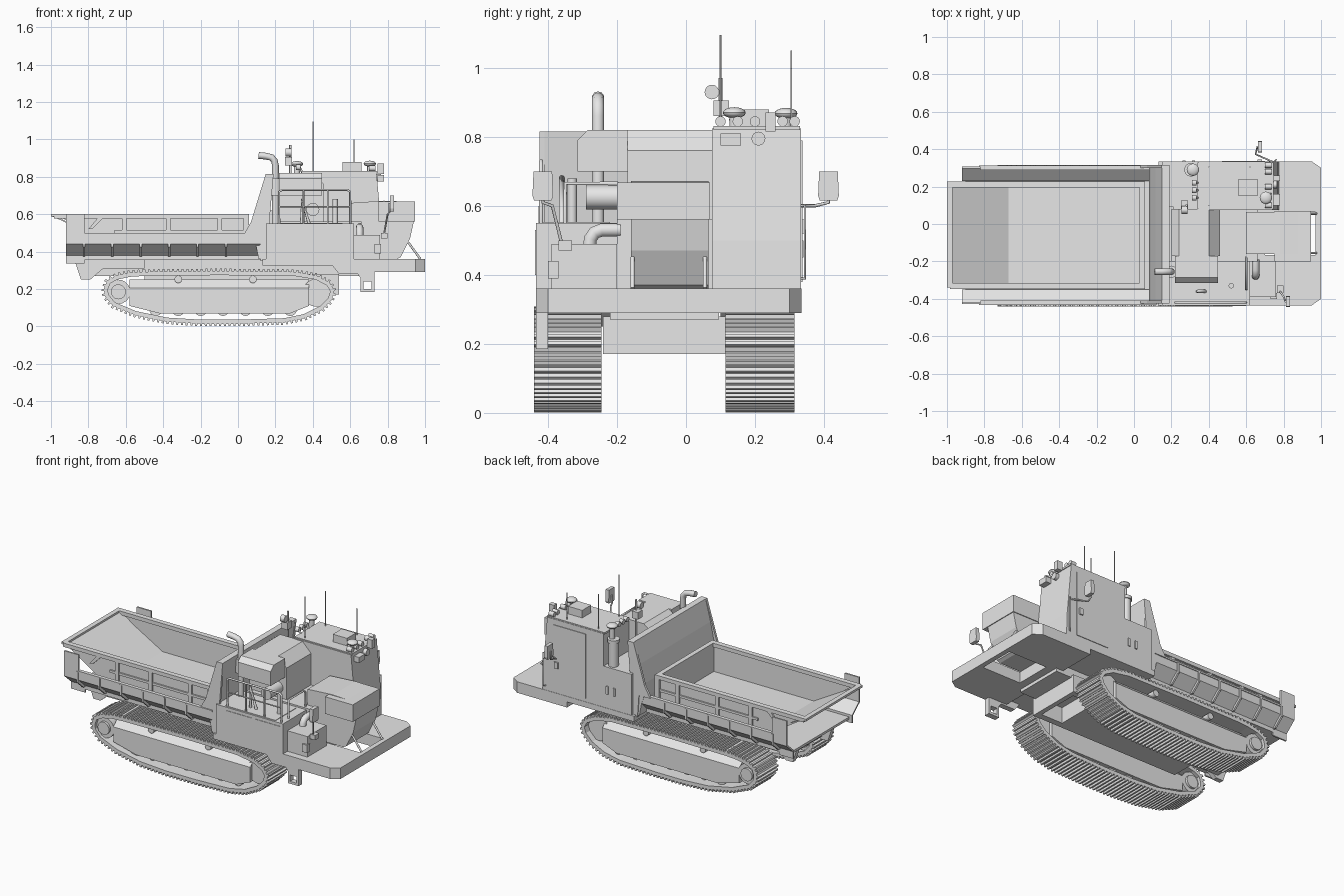
import bpy, bmesh, math
from mathutils import Vector

cube = bpy.data.objects.get("Cube")
if cube:
    bpy.data.objects.remove(cube, do_unlink=True)

grey = bpy.data.materials.new("plain grey")
grey.use_nodes = True
grey.diffuse_color = (0.8, 0.8, 0.8, 1)
grey.node_tree.nodes["Principled BSDF"].inputs["Base Color"].default_value = (0.8, 0.8, 0.8, 1)
CY = -0.06          # centre line of tracks and bed
rounds = []


def finish(name, bm, smooth=False):
    bmesh.ops.recalc_face_normals(bm, faces=bm.faces[:])
    me = bpy.data.meshes.new(name)
    bm.to_mesh(me)
    bm.free()
    me.materials.append(grey)
    ob = bpy.data.objects.new(name, me)
    bpy.context.collection.objects.link(ob)
    if smooth:
        rounds.append(ob)


def add_prism(bm, pts, a, b, axis="y"):
    """Extrude a polygon; pts are (x,z) for y, (x,y) for z, (y,z) for x."""
    put = {"y": lambda p, t: (p[0], t, p[1]), "z": lambda p, t: (p[0], p[1], t),
           "x": lambda p, t: (t, p[0], p[1])}[axis]
    lo = [bm.verts.new(put(p, a)) for p in pts]
    hi = [bm.verts.new(put(p, b)) for p in pts]
    n = len(pts)
    bm.faces.new(lo)
    bm.faces.new(hi[::-1])
    for i in range(n):
        bm.faces.new((lo[i], lo[(i + 1) % n], hi[(i + 1) % n], hi[i]))


def prism(name, pts, a, b, axis="y"):
    bm = bmesh.new()
    add_prism(bm, pts, a, b, axis)
    finish(name, bm)


def boxes(name, *dims):
    bm = bmesh.new()
    for x0, x1, y0, y1, z0, z1 in dims:
        add_prism(bm, [(x0, z0), (x1, z0), (x1, z1), (x0, z1)], y0, y1)
    finish(name, bm)


def rod(name, p, q, r):
    p, q = Vector(p), Vector(q)
    bm = bmesh.new()
    bmesh.ops.create_cone(bm, cap_ends=True, segments=20, radius1=r, radius2=r, depth=(q - p).length)
    rot = (q - p).to_track_quat("Z", "Y").to_matrix()
    for v in bm.verts:
        v.co = rot @ v.co + (p + q) / 2
    finish(name, bm, True)


def tube(name, pts, r):
    cu = bpy.data.curves.new(name, "CURVE")
    cu.dimensions = "3D"
    cu.bevel_depth, cu.bevel_resolution, cu.use_fill_caps = r, 3, True
    sp = cu.splines.new("POLY")
    sp.points.add(len(pts) - 1)
    for s, p in zip(sp.points, pts):
        s.co = (*p, 1)
    cu.materials.append(grey)
    bpy.context.collection.objects.link(bpy.data.objects.new(name, cu))


def dome(name, c, r, h):
    bm = bmesh.new()
    bmesh.ops.create_uvsphere(bm, u_segments=20, v_segments=10, radius=1)
    for v in bm.verts:
        v.co = (c[0] + v.co.x * r, c[1] + v.co.y * r, c[2] + v.co.z * h)
    finish(name, bm, True)


# Crawler tracks: belt loop with evenly spaced cleats, frame, wheels
loop = [(-.5, .292), (-.1, .296), (.3, .292), (.42, .272), (.49, .235), (.515, .19), (.5, .14),
        (.45, .09), (.36, .045), (.25, .022), (0, .014), (-.2, .014), (-.38, .025), (-.55, .06),
        (-.67, .11), (-.712, .16), (-.717, .2), (-.70, .245), (-.65, .272), (-.58, .287)]
P = [Vector(p) for p in loop]
N = len(P)


def track(side, y0, y1):
    bm = bmesh.new()
    inner = []
    for i in range(N):
        t = (P[(i + 1) % N] - P[i - 1]).normalized()
        inner.append(P[i] - Vector((-t.y, t.x)) * 0.022)
    rings = [[bm.verts.new((p.x, y, p.y)) for p in ps]
             for ps, y in ((P, y0), (P, y1), (inner, y1), (inner, y0))]
    for k in range(4):
        a, b = rings[k], rings[(k + 1) % 4]
        for i in range(N):
            j = (i + 1) % N
            bm.faces.new((a[i], a[j], b[j], b[i]))
    finish(side + "_track_belt", bm)
    bm = bmesh.new()
    step, left = 0.0255, 0
    for i in range(N):
        a, b = P[i], P[(i + 1) % N]
        t, length = (b - a).normalized(), (b - a).length
        n = Vector((-t.y, t.x))
        while left < length:
            c = a + t * left
            add_prism(bm, [c - t * .007 - n * .004, c + t * .007 - n * .004,
                           c + t * .005 + n * .013, c - t * .005 + n * .013], y0, y1)
            left += step
        left -= length
    finish(side + "_track_cleats", bm)
    prism(side + "_track_frame", [(-.58, .11), (-.42, .07), (.28, .07), (.38, .11), (.38, .205), (-.58, .205)],
          y0 + .02, y1 - .02)
    prism(side + "_track_frame_top", [(y0 + .02, .205), (y1 - .02, .205), (y1 - .065, .25), (y0 + .065, .25)],
          -.58, .38, "x")
    rod(side + "_drive_sprocket", (-.64, y0 + .02, .185), (-.64, y1 - .02, .185), .065)
    rod(side + "_sprocket_hub", (-.64, y0 + .005, .185), (-.64, y1 - .005, .185), .04)
    rod(side + "_front_idler", (.42, y0 + .04, .18), (.42, y1 - .04, .18), .075)
    for i in range(7):
        x = -.44 + i * .12
        rod(f"{side}_road_wheel_{i}", (x, y0 + .035, .09), (x, y1 - .035, .09), .034)
    for x in (-.32, .08):
        rod(side + "_return_roller", (x, y0 + .025, .252), (x, y1 - .025, .252), .02)


track("right", -.44, -.245)
track("left", .115, .315)

# Chassis between the tracks, with an open frame at the front
boxes("chassis_beam", (-.5, .36, -.24, .115, .17, .28), (-.8, .65, -.22, .095, .27, .36))
boxes("chassis_front_frame", (.36, .54, -.24, -.2, .17, .28), (.36, .54, .075, .115, .17, .28),
      (.51, .54, -.2, .075, .17, .28))
for y in (-.25, .1):
    prism("rear_chassis_rail", [(-.87, .34), (-.84, .25), (-.79, .25), (-.72, .31), (-.5, .31), (-.5, .36), (-.87, .36)], y, y + .03)

# Outer skirt of the bed: thin folded sheet with gussets
for s, side in ((-1, "right"), (1, "left")):
    Y = lambda r: CY + s * r
    for part, x0, x1, low, top in (("skirt", -.82, .12, .36, .5), ("tail_plate", -.92, -.82, .335, .6)):
        prism(f"{side}_{part}", [(Y(.368), top), (Y(.368), .44), (Y(.30), .38), (Y(.30), low), (Y(.29), low),
                                 (Y(.29), .385), (Y(.358), .445), (Y(.358), top)], x0, x1, "x")
    bm = bmesh.new()
    for i in range(6):
        x = -.83 + i * .152
        add_prism(bm, [(Y(.30), .375), (Y(.318), .375), (Y(.374), .425), (Y(.374), .495), (Y(.36), .495),
                       (Y(.36), .44)], x, x + .012, "x")
    finish(side + "_skirt_ribs", bm)
    boxes(side + "_skirt_lip", (-.82, .12, *sorted((Y(.373), Y(.35))), .49, .5))
    # Tipping bed wall with frames
    prism(side + "_bed_wall", [(-.99, .6), (-.98, .588), (-.93, .575), (-.67, .39), (.055, .39), (.055, .6)],
          *sorted((Y(.262), Y(.275))))
    boxes(side + "_bed_rim", (-.985, .06, *sorted((Y(.255), Y(.288))), .578, .602))
    ribs = [(x, x + .025, *sorted((Y(.27), Y(.286))), .40, .58) for x in (-.62, -.385, -.11, .03)]
    boxes(side + "_bed_posts", *ribs, (-.66, .055, *sorted((Y(.27), Y(.284))), .5, .515))
    prism(side + "_bed_brace", [(-.8, .52), (-.78, .52), (-.72, .58), (-.75, .58)], *sorted((Y(.27), Y(.284))))
boxes("skirt_floor", (-.9, .12, CY - .3, CY + .3, .355, .37))
prism("bed_floor", [(-1, .602), (-.97, .59), (-.67, .42), (.055, .42), (.055, .395), (-.67, .395), (-.93, .56), (-1, .59)],
      CY - .27, CY + .27)
boxes("bed_front_wall", (.03, .06, CY - .288, CY + .288, .4, .602))
boxes("bed_tail_lip", (-1, -.97, CY - .28, CY + .288, .588, .602))

# Sloped headboard guard
prism("headboard", [(.11, .36), (.13, .36), (.19, .815), (.15, .815), (.115, .68), (.09, .56), (.08, .48), (.095, .44)],
      -.42, .31)
for y in (-.425, .3):
    prism("headboard_side", [(.12, .35), (.15, .35), (.19, .815), (.148, .815), (.07, .56), (.03, .49), (.11, .49)], y, y + .015)

# Front platform, open below the cooler, and deck structure
prism("platform_right", [(.6, -.435), (.95, -.435), (1, -.40), (1, -.165), (.6, -.165)], .29, .36, "z")
prism("platform_left", [(.6, .065), (1, .065), (1, .30), (.95, .335), (.6, .335)], .29, .36, "z")
boxes("platform_middle", (.6, .70, -.165, .065, .29, .36), (.97, 1, -.165, .065, .29, .36))
prism("deck_side_frame", [(.13, .33), (.5, .33), (.54, .28), (.64, .28), (.67, .24), (.72, .24), (.72, .36), (.13, .36)], -.435, -.4)
boxes("deck_base", (.13, .65, -.435, .335, .325, .36))
boxes("step", (.655, .73, -.435, -.40, .185, .2), (.655, .67, -.435, -.4, .2, .29), (.715, .73, -.435, -.4, .2, .29))
boxes("engine_bay", (.15, .62, -.435, -.2, .36, .55))
boxes("tool_box", (.62, .76, -.39, -.2, .36, .49))
boxes("tool_box_latch", (.73, .765, -.4, -.37, .39, .44))
boxes("engine_core", (.2, .66, -.2, .08, .36, .56))
boxes("deck_panel", (.21, .56, -.425, -.22, .55, .553), (.22, .4, -.438, -.43, .40, .53), (.42, .6, -.438, -.43, .40, .53))

# Engine hood and front cooler box
prism("engine_hood", [(.2, .55), (.2, .79), (.24, .82), (.4, .82), (.46, .76), (.46, .55)], -.17, .08)
prism("hood_side", [(-.315, .70), (-.315, .79), (-.285, .82), (-.17, .82), (-.17, .70)], .22, .45, "x")
rod("air_filter", (.4, -.29, .625), (.4, -.16, .625), .035)
tube("intake_pipe", [(.65, -.19, .53), (.65, -.245, .53), (.65, -.265, .522), (.65, -.277, .505), (.65, -.28, .48)], .02)
prism("cooler_box", [(.6, .36), (.6, .66), (.78, .672), (.945, .665), (.94, .56), (.92, .47), (.87, .37), (.85, .36)], -.16, .065)
boxes("cooler_lid", (.75, .945, -.2, .07, .56, .668))
for y in (-.155, .055):
    rod("cooler_strut", (.91, y, .45), (.975, y, .36), .006)

# Exhaust stack
rod("exhaust_muffler", (.2, -.255, .70), (.2, -.255, .79), .032)
tube("exhaust_stack", [(.2, -.255, .55), (.2, -.255, .86), (.195, -.255, .885), (.18, -.255, .903),
                       (.15, -.255, .91), (.11, -.255, .914)], .018)

# Cab with stepped rear, door and handle
prism("cab", [(.21, .36), (.775, .36), (.77, .5), (.74, .825), (.345, .825), (.345, .62), (.21, .62)], .075, .333)
boxes("cab_roof", (.34, .745, .08, .33, .82, .832))
boxes("cab_rear_locker", (.15, .21, .09, .333, .33, .62))
boxes("cab_door", (.47, .7, .33, .337, .38, .79))
boxes("cab_door_handle", (.66, .685, .335, .345, .52, .56))
boxes("cab_vents", (.26, .275, .33, .34, .45, .5), (.31, .325, .33, .34, .45, .5))

# Intake precleaner behind the cab
rod("precleaner_body", (.305, .29, .62), (.305, .29, .77), .03)
rod("precleaner_collar", (.305, .29, .77), (.305, .29, .79), .036)
rod("precleaner_neck", (.315, .29, .79), (.315, .29, .86), .016)
dome("precleaner_cap", (.315, .29, .868), .033, .016)

# Roof equipment
boxes("roof_unit", (.56, .66, .15, .24, .83, .88))
rod("beacon_stem", (.705, .14, .83), (.705, .14, .86), .014)
dome("beacon", (.705, .14, .87), .033, .016)
for y in (.10, .15, .2, .28, .315):
    rod("work_lamp", (.70, y, .845), (.735, y, .845), .015)
for y in (.14, .18, .22):
    rod("rear_lamp", (.31, y, .85), (.335, y, .85), .015)
    rod("lamp_post", (.345, y, .82), (.33, y, .85), .006)
boxes("front_lamp_box", (.745, .78, .23, .26, .815, .87), (.745, .78, .1, .16, .775, .81))
rod("front_sensor", (.74, .21, .795), (.765, .21, .795), .02)
rod("side_lamp_post", (.28, .1, .62), (.28, .1, .97), .006)
rod("side_lamp", (.255, .075, .93), (.285, .075, .93), .021)
boxes("camera_box", (.25, .29, .08, .125, .86, .905))
for x, y, z in ((.4, .10, 1.095), (.4, .305, 1.05), (.62, .305, 1.0)):
    rod("antenna", (x, y, .82), (x, y, z), .0028)

# Handrails
tube("deck_handrail", [(.22, -.42, .55), (.22, -.42, .72), (.235, -.42, .73), (.585, -.42, .73), (.6, -.42, .72), (.6, -.42, .55)], .006)
tube("deck_midrail", [(.22, -.42, .64), (.6, -.42, .64)], .004)
for x in (.35, .48):
    rod("deck_rail_post", (x, -.42, .55), (x, -.42, .73), .005)
tube("front_handrail", [(.6, -.35, .55), (.6, -.35, .665), (.6, -.2, .665), (.6, -.18, .65), (.6, -.18, .5)], .006)
tube("filler_pipes", [(.34, -.36, .55), (.34, -.36, .68), (.38, -.36, .55)], .009)
rod("filler_cap", (.52, -.33, .55), (.52, -.33, .68), .014)
tube("cab_handrail", [(.75, .333, .6), (.76, .345, .6), (.76, .345, .39), (.75, .333, .39)], .004)

# Mirrors on bent arms
for side, x, y, base in (("right", .82, -.415, (.78, -.36, .49)), ("left", .67, .413, (.74, .333, .60))):
    tube(side + "_mirror_arm", [base, (x - .02, (y + base[1]) / 2, .6), (x - .01, y, .61), (x - .01, y, .66)], .005)
    prism(side + "_mirror", [(y - .025, .615), (y + .025, .615), (y + .03, .63), (y + .027, .70), (y - .027, .70),
                             (y - .03, .63)], x - .008, x + .015, "x")
boxes("mirror_mount", (.765, .8, -.37, -.33, .47, .5))

# Smooth shading on the round parts
bpy.ops.object.select_all(action="DESELECT")
for ob in rounds:
    ob.select_set(True)
bpy.context.view_layer.objects.active = rounds[0]
bpy.ops.object.shade_smooth_by_angle()
